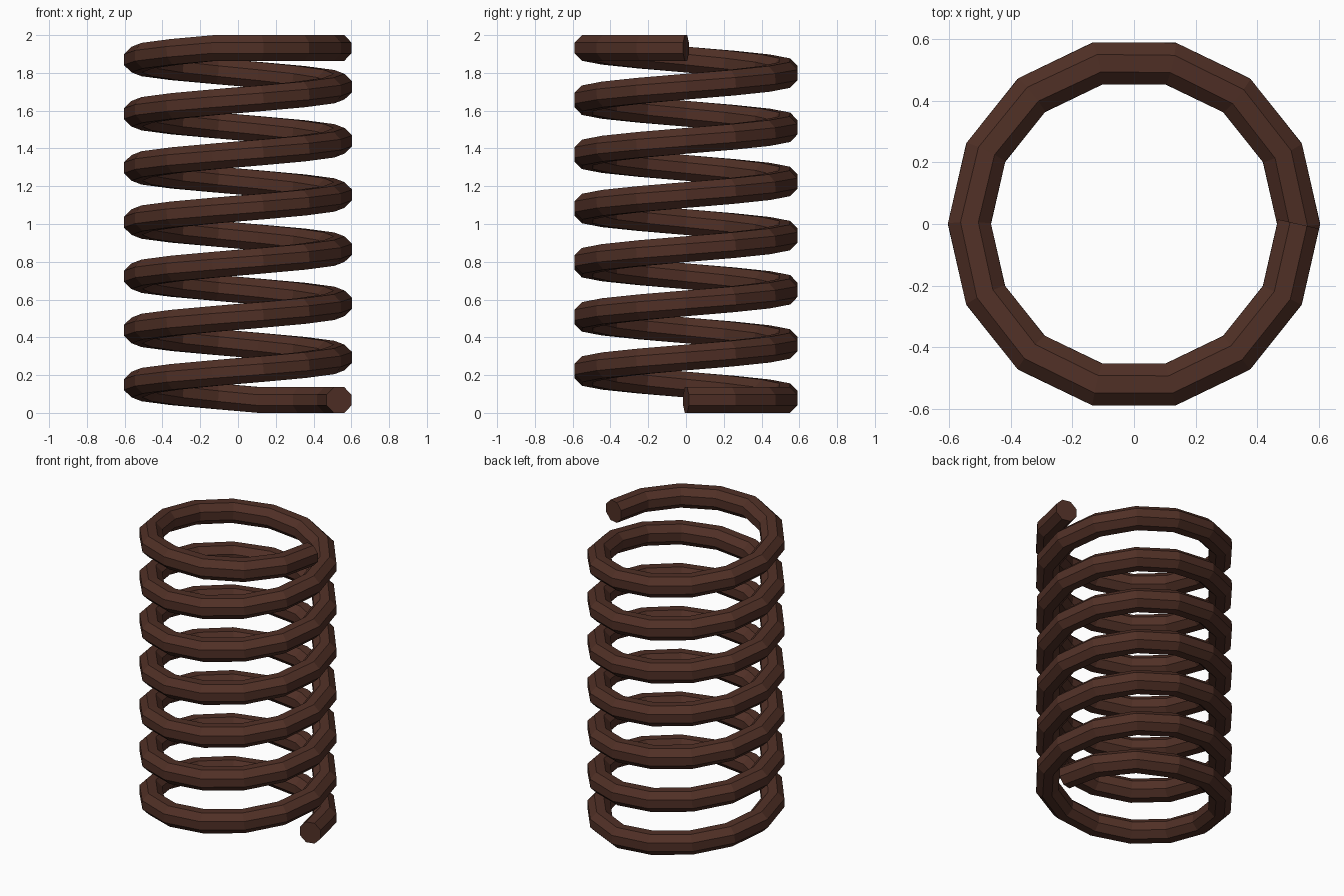
import bpy
import bmesh
import math
from mathutils import Vector

if "Cube" in bpy.data.objects:
    bpy.data.objects.remove(bpy.data.objects["Cube"])

STEPS = 14            # straight segments per turn
TURNS = 7
SIDES = 8             # sides of the wire
RADIUS = 0.535        # coil centreline radius
WIRE = 0.068          # wire half thickness, flat to flat
FLAT_START, FLAT_END = 3, 4   # level segments at the two ends
HEIGHT = 2.0

count = STEPS * TURNS
rise = (HEIGHT - 2 * WIRE) / (count - FLAT_START - FLAT_END)
half = math.pi / STEPS

# Wire centreline: a helix with level ends
path = []
for i in range(count + 1):
    a = 2 * math.pi * i / STEPS
    climb = min(max(i - FLAT_START, 0), count - FLAT_START - FLAT_END)
    path.append(Vector((RADIUS * math.cos(a), RADIUS * math.sin(a), WIRE + rise * climb)))

# Sweep the octagonal section along it with mitred joints
bm = bmesh.new()
corner = WIRE / math.cos(math.pi / SIDES)
rings = []
for i, p in enumerate(path):
    before, after = path[max(i - 1, 0)], path[min(i + 1, count)]
    tangent = (after - before).normalized()
    out = tangent.cross(Vector((0, 0, 1))).normalized()
    up = out.cross(tangent).normalized()
    miter = 1 / math.cos(half) if 0 < i < count else 1.0
    ring = []
    for k in range(SIDES):
        t = 2 * math.pi * (k + 0.5) / SIDES
        ring.append(bm.verts.new(p + out * (corner * math.cos(t) * miter) + up * (corner * math.sin(t))))
    rings.append(ring)

for r0, r1 in zip(rings, rings[1:]):
    for k in range(SIDES):
        n = (k + 1) % SIDES
        bm.faces.new((r0[k], r0[n], r1[n], r1[k]))

# End caps
bm.faces.new(rings[0])
bm.faces.new(rings[-1])
bmesh.ops.recalc_face_normals(bm, faces=bm.faces)

mesh = bpy.data.meshes.new("coil_spring")
bm.to_mesh(mesh)
bm.free()

brown = bpy.data.materials.new("dark_brown_metal")
brown.diffuse_color = (0.08, 0.029, 0.019, 1)
brown.use_nodes = True
brown.node_tree.nodes["Principled BSDF"].inputs["Base Color"].default_value = brown.diffuse_color
mesh.materials.append(brown)

spring = bpy.data.objects.new("coil_spring", mesh)
bpy.context.collection.objects.link(spring)
